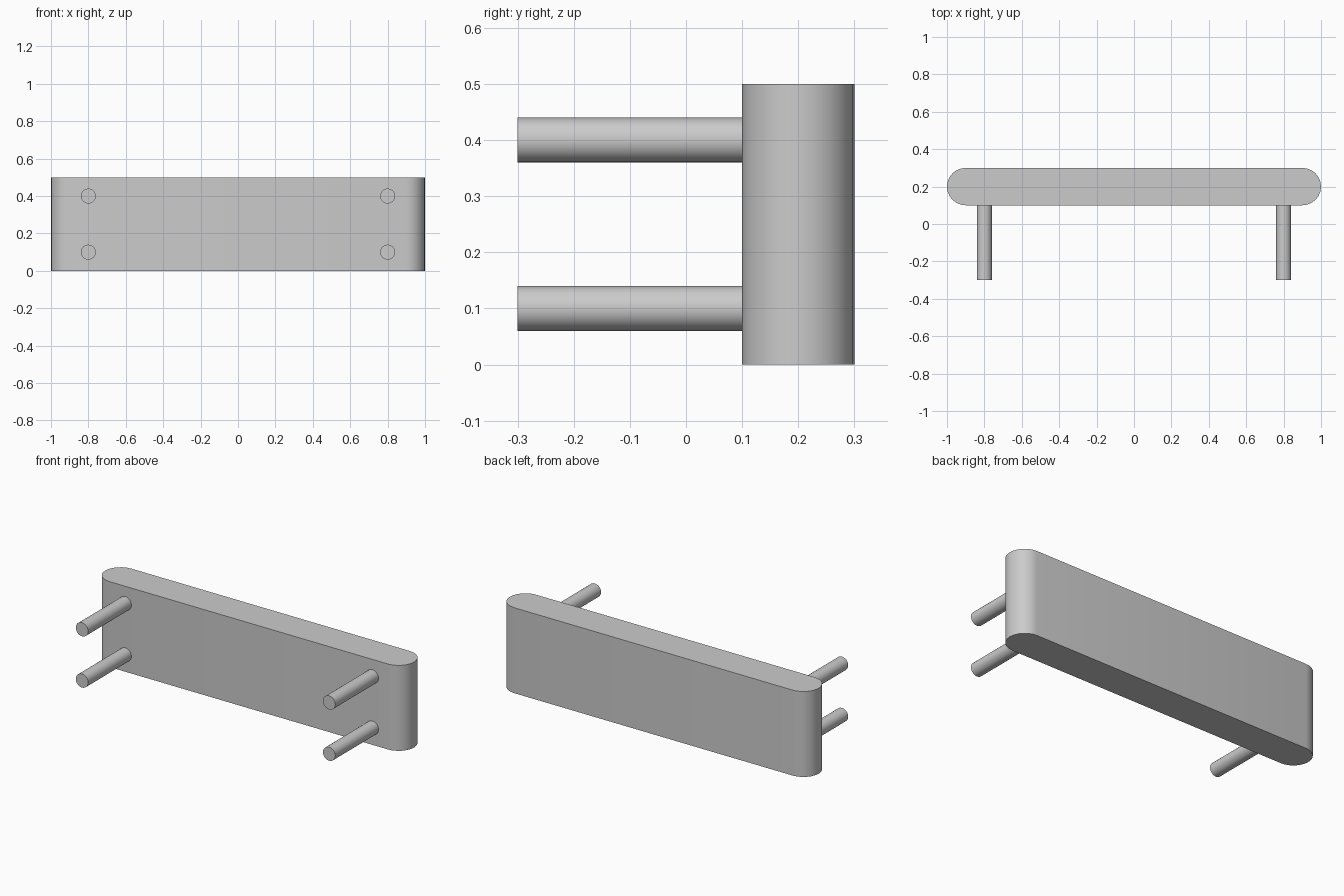
import bpy
import math

cube = bpy.data.objects.get("Cube")
if cube:
    bpy.data.objects.remove(cube, do_unlink=True)

# Single plain grey
grey = bpy.data.materials.new("plain grey")
grey.use_nodes = True
colour = (0.6, 0.6, 0.6, 1)
grey.diffuse_color = colour
grey.node_tree.nodes["Principled BSDF"].inputs["Base Color"].default_value = colour


def finish(obj, name):
    """Name the part, colour it and smooth its curved sides."""
    obj.name = name
    obj.data.materials.clear()
    obj.data.materials.append(grey)
    bpy.ops.object.select_all(action="DESELECT")
    obj.select_set(True)
    bpy.context.view_layer.objects.active = obj
    bpy.ops.object.shade_smooth_by_angle(angle=math.radians(35))


def round_ended_board(name, half_length, radius, y, height, steps=12):
    """Upright board whose plan is a straight bar with half-round ends."""
    plan = []
    for side in (1, -1):
        for i in range(steps + 1):
            a = math.pi * i / steps - math.pi / 2
            plan.append((side * (half_length - radius + radius * math.cos(a)),
                         y + side * radius * math.sin(a)))
    n = len(plan)
    verts = [(px, py, z) for z in (0, height) for px, py in plan]
    faces = [list(range(n))[::-1], list(range(n, 2 * n))]
    faces += [(i, (i + 1) % n, (i + 1) % n + n, i + n) for i in range(n)]
    mesh = bpy.data.meshes.new(name)
    mesh.from_pydata(verts, [], faces)
    obj = bpy.data.objects.new(name, mesh)
    bpy.context.collection.objects.link(obj)
    finish(obj, name)


# Board at the back
round_ended_board("board", half_length=1, radius=0.1, y=0.2, height=0.5)

# Four round pegs pointing forward
for side, x in (("left", 0.8), ("right", -0.8)):
    for level, z in (("lower", 0.1), ("upper", 0.4)):
        bpy.ops.mesh.primitive_cylinder_add(
            vertices=24, radius=0.04, depth=0.4,
            location=(x, -0.1, z), rotation=(math.pi / 2, 0, 0))
        finish(bpy.context.object, f"{level}_{side}_peg")
